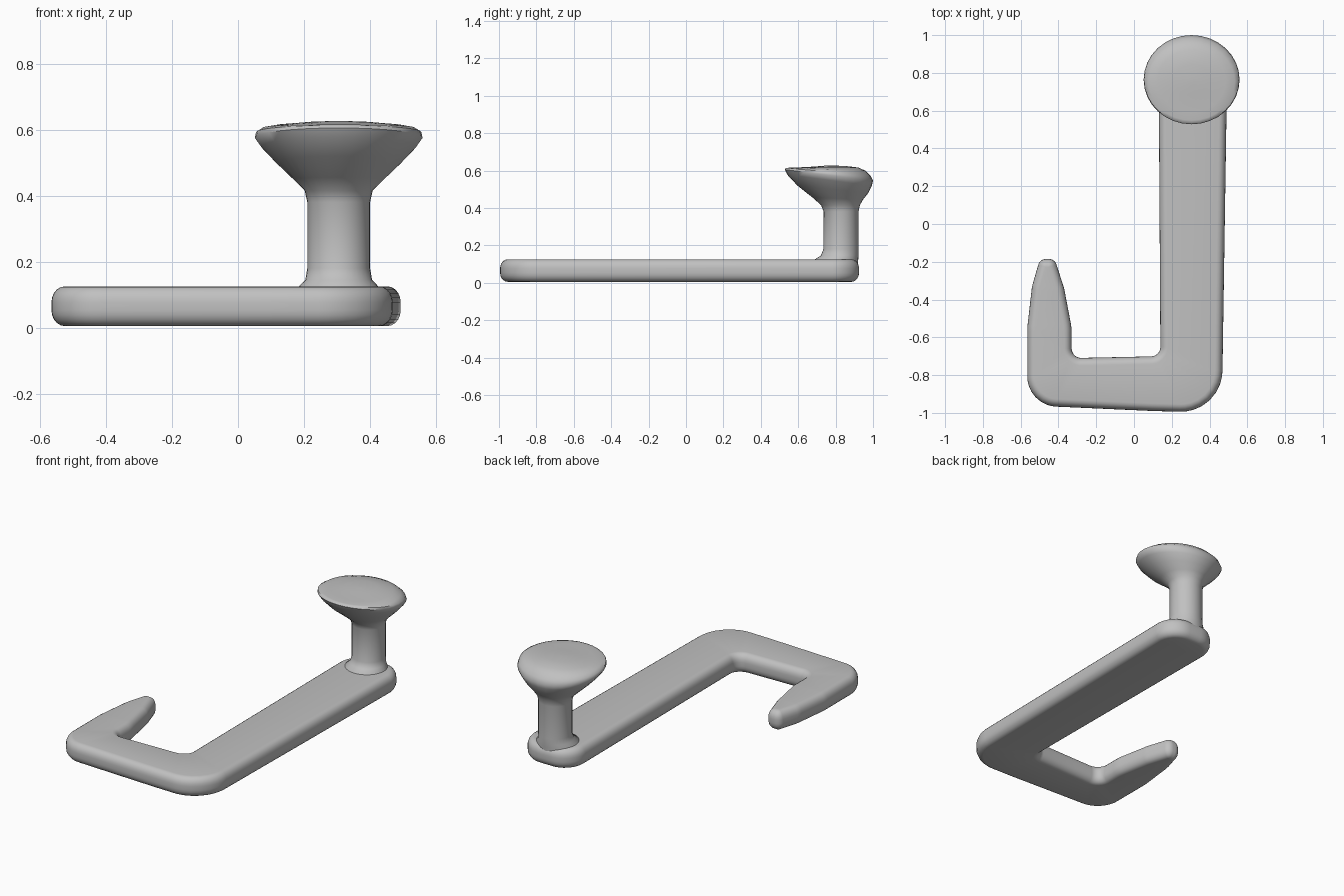
import bpy, bmesh, math
from mathutils import Vector

cube = bpy.data.objects.get("Cube")
if cube:
    bpy.data.objects.remove(cube, do_unlink=True)

grey = bpy.data.materials.new("plain grey")
grey.use_nodes = True
grey.diffuse_color = (0.53, 0.53, 0.53, 1)
grey.node_tree.nodes["Principled BSDF"].inputs["Base Color"].default_value = (0.53, 0.53, 0.53, 1)


def loft(name, rings):
    """Skin a stack of equal closed rings and cap both ends."""
    bm = bmesh.new()
    loops = [[bm.verts.new(p) for p in ring] for ring in rings]
    n = len(loops[0])
    for a, b in zip(loops, loops[1:]):
        for i in range(n):
            j = (i + 1) % n
            bm.faces.new((a[i], a[j], b[j], b[i]))
    caps = [bm.faces.new(loops[0][::-1]), bm.faces.new(loops[-1])]
    bm.normal_update()
    bmesh.ops.triangulate(bm, faces=caps)
    bmesh.ops.recalc_face_normals(bm, faces=bm.faces)
    mesh = bpy.data.meshes.new(name)
    bm.to_mesh(mesh)
    bm.free()
    mesh.materials.append(grey)
    ob = bpy.data.objects.new(name, mesh)
    bpy.context.collection.objects.link(ob)
    bpy.ops.object.select_all(action="DESELECT")
    ob.select_set(True)
    bpy.context.view_layer.objects.active = ob
    bpy.ops.object.shade_smooth_by_angle(angle=math.radians(50))


def rounded(corners, steps=8):
    """Round each (x, y, radius) corner of a closed outline with an arc."""
    pts = []
    n = len(corners)
    for i, (x, y, r) in enumerate(corners):
        p = Vector((x, y))
        u = (Vector(corners[i - 1][:2]) - p).normalized()
        v = (Vector(corners[(i + 1) % n][:2]) - p).normalized()
        half = u.angle(v) / 2
        centre = p + (u + v).normalized() * r / math.sin(half)
        a, b = p + u * r / math.tan(half) - centre, p + v * r / math.tan(half) - centre
        for k in range(steps + 1):
            pts.append(centre + a.lerp(b, k / steps).normalized() * r)
    return pts


def inset(pts, d):
    """Move a counter-clockwise outline inwards by d."""
    out = []
    for i, p in enumerate(pts):
        t = (pts[(i + 1) % len(pts)] - pts[i - 1]).normalized()
        out.append(p + Vector((-t.y, t.x)) * d)
    return out


# Flat hook bar: long arm, cross arm and tapered return tip
outline = rounded([
    (0.465, -1.0, 0.22), (0.495, 0.925, 0.14), (0.13, 0.925, 0.14),
    (0.14, -0.70, 0.05), (-0.33, -0.71, 0.05), (-0.33, -0.55, 0.3),
    (-0.37, -0.34, 0.2), (-0.42, -0.185, 0.043), (-0.498, -0.185, 0.043),
    (-0.54, -0.33, 0.2), (-0.565, -0.55, 0.3), (-0.565, -0.96, 0.16), (0.1, -0.99, 0.3)])
bottom, top, width, height = 0.005, 0.125, 0.04, 0.048
layers = []
for k in range(6):
    a = math.radians(18 * k)
    layers.append((width * (1 - math.sin(a)), height * (1 - math.cos(a))))
stack = [(d, bottom + h) for d, h in layers] + [(d, top - h) for d, h in reversed(layers)]
loft("hook_bar", [[(p.x, p.y, z) for p in inset(outline, d)] for d, z in stack])

# Knob: flared foot, round stem and offset mushroom head
# Each ring: centre y, x radius, y radius, height, backward drop
profile = [
    (0.80, 0.125, 0.118, 0.08, 0.0), (0.805, 0.12, 0.116, 0.125, 0.0),
    (0.822, 0.101, 0.101, 0.145, 0.0), (0.829, 0.095, 0.094, 0.18, 0.0),
    (0.829, 0.095, 0.093, 0.38, 0.0), (0.826, 0.103, 0.104, 0.415, 0.0),
    (0.812, 0.138, 0.135, 0.45, 0.005), (0.785, 0.19, 0.19, 0.50, 0.02),
    (0.767, 0.235, 0.226, 0.548, 0.03), (0.764, 0.254, 0.236, 0.575, 0.03),
    (0.76, 0.25, 0.226, 0.593, 0.02), (0.754, 0.228, 0.205, 0.607, 0.008),
    (0.757, 0.18, 0.165, 0.616, 0.0), (0.765, 0.09, 0.08, 0.623, -0.002),
    (0.765, 0.02, 0.02, 0.626, 0.0)]
sides = 32
angles = [2 * math.pi * i / sides for i in range(sides)]
loft("knob", [[(0.305 + rx * math.cos(a), cy + ry * math.sin(a), z - drop * math.sin(a))
               for a in angles] for cy, rx, ry, z, drop in profile])
